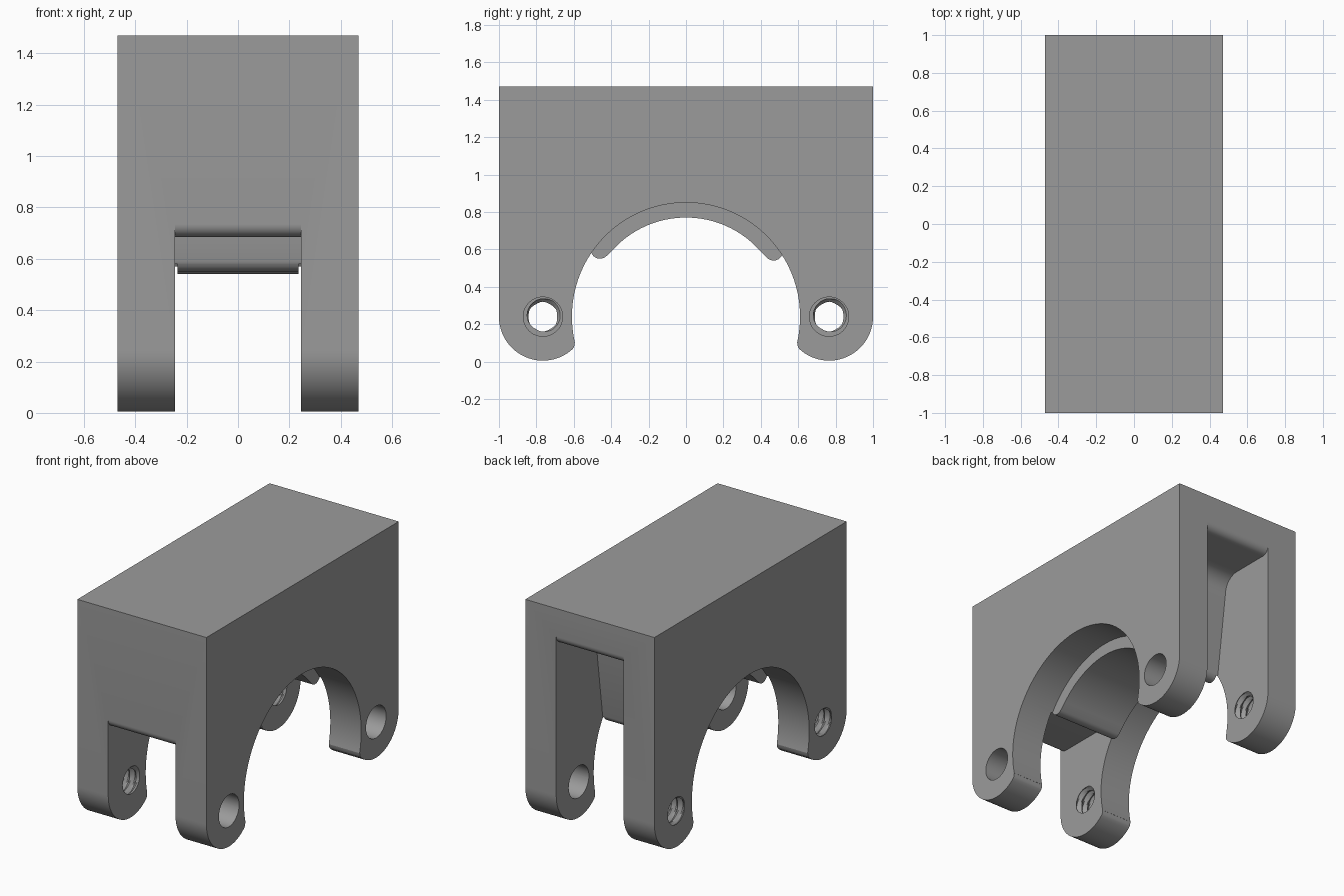
import bpy, bmesh, math

if "Cube" in bpy.data.objects:
    bpy.data.objects.remove(bpy.data.objects["Cube"])

HALF_W, TOP = 0.47, 1.47          # half width and height of the block
AXIS_Z = 0.24                     # height of arch centre and bolt holes
LEG_Y, FOOT_R = 0.765, 0.235      # foot centre and radius
ARCH_R, PAD_R = 0.61, 0.53        # arch in the side walls, saddle pad between them


def arc(cy, cz, r, a0, a1, n):
    """Points of an arc in the y-z plane, angles in degrees."""
    return [(cy + r * math.cos(math.radians(a0 + (a1 - a0) * i / n)),
             cz + r * math.sin(math.radians(a0 + (a1 - a0) * i / n)))
            for i in range(n + 1)]


def finish(name, bm):
    bmesh.ops.recalc_face_normals(bm, faces=bm.faces)
    mesh = bpy.data.meshes.new(name)
    bm.to_mesh(mesh)
    bm.free()
    obj = bpy.data.objects.new(name, mesh)
    bpy.context.collection.objects.link(obj)
    return obj


def extrude(name, pts, x0, x1):
    """Extrude a y-z profile along x."""
    bm = bmesh.new()
    face = bm.faces.new([bm.verts.new((x0, y, z)) for y, z in pts])
    moved = bmesh.ops.extrude_face_region(bm, geom=[face])["geom"]
    bmesh.ops.translate(bm, vec=(x1 - x0, 0, 0),
                        verts=[v for v in moved if isinstance(v, bmesh.types.BMVert)])
    return finish(name, bm)


def thread(name, cy, x0, x1, r_in, r_out, pitch, seg=40, step=6):
    """Screw-thread shaped cutter along x."""
    bm = bmesh.new()
    rows = int((x1 - x0) / pitch * step)
    rings = []
    for k in range(rows + 1):
        ring = []
        for j in range(seg):
            a = 2 * math.pi * j / seg
            wave = abs(((k / step + j / seg) % 1) * 2 - 1)
            r = r_in + (r_out - r_in) * wave
            ring.append(bm.verts.new((x0 + (x1 - x0) * k / rows,
                                      cy + r * math.cos(a), AXIS_Z + r * math.sin(a))))
        rings.append(ring)
    for a, b in zip(rings, rings[1:]):
        for j in range(seg):
            i = (j + 1) % seg
            bm.faces.new((a[j], a[i], b[i]))
            bm.faces.new((a[j], b[i], b[j]))
    bm.faces.new(rings[0])
    bm.faces.new(rings[-1])
    return finish(name, bm)


def cut(target, cutter):
    mod = target.modifiers.new("cut", "BOOLEAN")
    mod.operation, mod.solver, mod.object = "DIFFERENCE", "EXACT", cutter
    bpy.context.view_layer.objects.active = target
    bpy.ops.object.modifier_apply(modifier=mod.name)
    bpy.data.objects.remove(cutter, do_unlink=True)


# Block with rounded feet
foot = arc(LEG_Y, AXIS_Z, FOOT_R, 0, -133, 32) + [(0.598, 0.079), (0.5945, 0.1)]
outline = [(1, TOP)] + foot + [(-y, z) for y, z in reversed(foot)] + [(-1, TOP)]
body = extrude("bracket_body", outline, -HALF_W, HALF_W)

# Round arch through both side walls
for s in (-1, 1):
    circle = arc(0, AXIS_Z, ARCH_R, 0, 360, 128)[:-1]
    cut(body, extrude("arch_cutter", circle, s * 0.235, s * 0.6))

# Central channel: tall rear slot, saddle pad with rounded tips, low front slot
channel = [(1.1, -0.1), (1.1, 1.285)]
channel += arc(0.95, 1.285, 0.05, 0, -90, 8)            # rear lip
channel += arc(0.70, 1.125, 0.11, 90, 180, 10)          # rear slot corner
channel += arc(0.468, 0.59, 0.05, -10, -135, 10)        # rear pad tip
channel += arc(0, AXIS_Z, PAD_R, 42, 138, 48)           # pad saddle
channel += arc(-0.46, 0.60, 0.05, -45, -170, 10)        # front pad tip
channel += [(-0.52, 0.685)]
channel += arc(-0.95, 0.735, 0.05, -90, -180, 8)        # front lip
channel += [(-1.1, 0.735), (-1.1, -0.1)]
cut(body, extrude("channel_cutter", channel, -0.245, 0.245))

# Clearance holes on the right legs, threaded holes on the left legs
for y in (-LEG_Y, LEG_Y):
    hole = arc(y, AXIS_Z, 0.105, 0, 360, 48)[:-1]
    cut(body, extrude("hole_cutter", hole, 0.2, 0.52))
    cut(body, thread("thread_cutter", y, -0.513, -0.207, 0.076, 0.1, 0.045))

# Finish
gray = bpy.data.materials.new("plain_gray")
gray.diffuse_color = (0.33, 0.33, 0.33, 1)
gray.use_nodes = True
gray.node_tree.nodes["Principled BSDF"].inputs["Base Color"].default_value = gray.diffuse_color
body.data.materials.clear()
body.data.materials.append(gray)
for p in body.data.polygons:
    p.material_index = 0
bpy.ops.object.select_all(action="DESELECT")
body.select_set(True)
bpy.context.view_layer.objects.active = body
bpy.ops.object.shade_smooth_by_angle(angle=math.radians(30))
